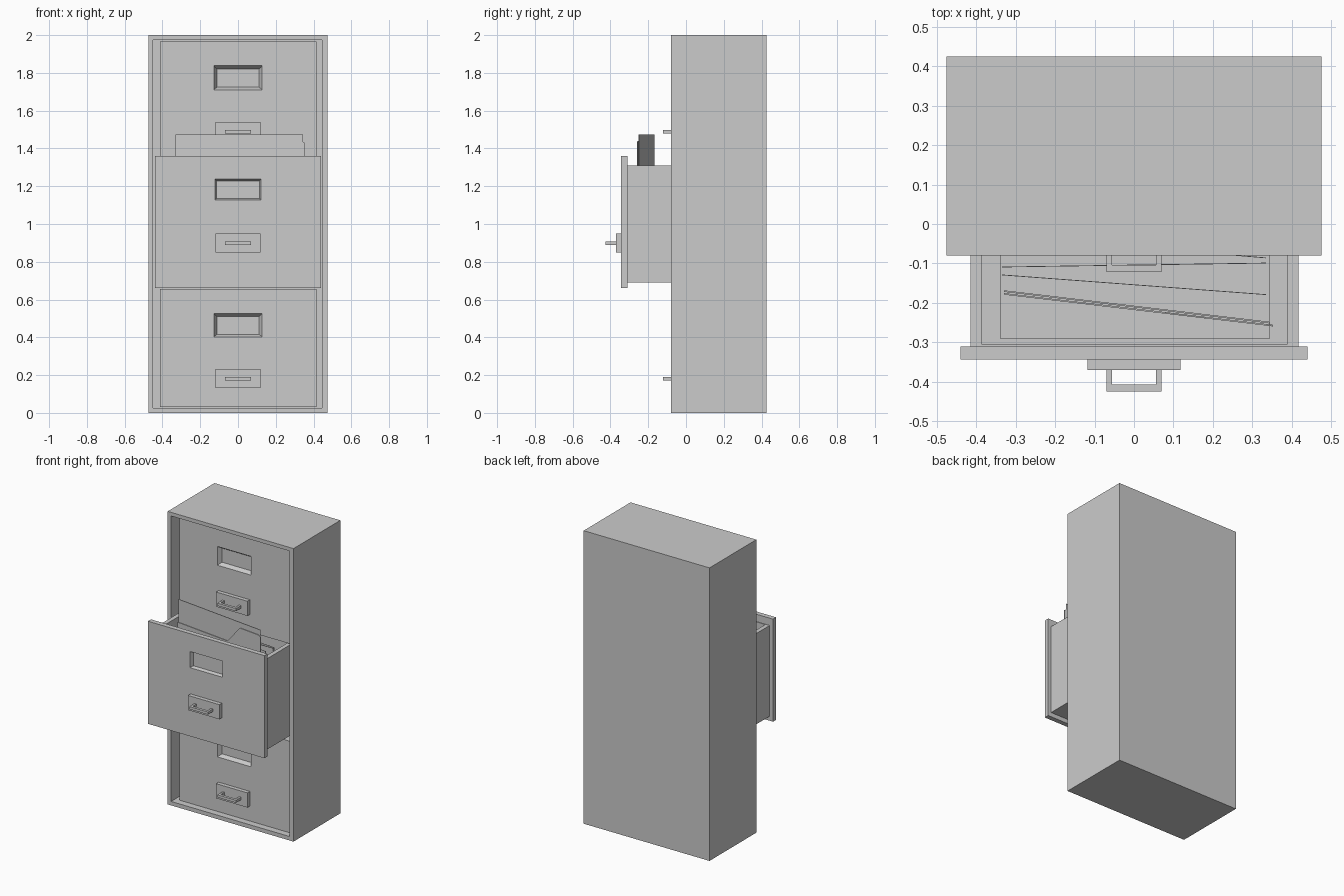
import bpy, bmesh, math
from mathutils import Vector

if "Cube" in bpy.data.objects:
    bpy.data.objects.remove(bpy.data.objects["Cube"])


def mesh_object(name, verts, faces):
    bm = bmesh.new()
    vs = [bm.verts.new(v) for v in verts]
    for f in faces:
        bm.faces.new([vs[i] for i in f])
    bmesh.ops.recalc_face_normals(bm, faces=bm.faces)
    me = bpy.data.meshes.new(name)
    bm.to_mesh(me)
    bm.free()
    ob = bpy.data.objects.new(name, me)
    bpy.context.collection.objects.link(ob)
    return ob


def prism(name, profile, offset):
    """Extrude a closed 3D outline along an offset vector."""
    n = len(profile)
    a = [Vector(p) for p in profile]
    verts = a + [p + Vector(offset) for p in a]
    faces = [list(range(n)), list(range(n, 2 * n))]
    faces += [(i, (i + 1) % n, n + (i + 1) % n, n + i) for i in range(n)]
    return mesh_object(name, verts, faces)


def box(name, x0, x1, y0, y1, z0, z1):
    return prism(name, [(x0, y0, z0), (x1, y0, z0), (x1, y0, z1), (x0, y0, z1)],
                 (0, y1 - y0, 0))


def cup(name, outer, mouth, base, rim, floor, back, up=False):
    """Box with a recess; rects are (u0, u1, v0, v1), depth runs along y (or z if up)."""
    def ring(r, d):
        pts = [(r[0], r[2]), (r[1], r[2]), (r[1], r[3]), (r[0], r[3])]
        return [(u, v, d) if up else (u, d, v) for u, v in pts]
    verts = ring(outer, back) + ring(outer, rim) + ring(mouth, rim) + ring(base, floor)
    faces = [(0, 1, 2, 3), (12, 13, 14, 15)]
    for k in range(3):
        for i in range(4):
            j = (i + 1) % 4
            faces.append((4 * k + i, 4 * k + j, 4 * k + 4 + j, 4 * k + 4 + i))
    return mesh_object(name, verts, faces)


def handle(name, front, z0, z1):
    """Backing plate with a square-cornered pull."""
    box(name + "_handle_plate", -0.118, 0.118, front - 0.027, front, z0, z1)
    zc, y = (z0 + z1) / 2 - 0.001, front - 0.027
    outline = [(-0.07, y), (-0.07, y - 0.055), (0.07, y - 0.055), (0.07, y),
               (0.056, y), (0.056, y - 0.037), (-0.056, y - 0.037), (-0.056, y)]
    prism(name + "_handle_pull", [(px, py, zc - 0.009) for px, py in outline], (0, 0, 0.018))


def sheet(name, a, b, z0, z1, thick=0.004):
    """Upright paper between two plan points."""
    (ax, ay), (bx, by) = a, b
    prism(name, [(ax, ay, z0), (bx, by, z0), (bx, by, z1), (ax, ay, z1)], (0, thick, 0))


# cabinet shell, open at the front
opening = (-0.449, 0.446, 0.027, 1.975)
cup("cabinet_shell", (-0.475, 0.475, 0, 2), opening, opening, -0.08, 0.40, 0.425)

# closed drawers with recessed label windows
for name, z0, z1, l0, l1, h0, h1 in (
        ("upper_drawer", 1.32, 1.965, 1.71, 1.838, 1.44, 1.54),
        ("lower_drawer", 0.03, 0.655, 0.402, 0.527, 0.132, 0.232)):
    cup(name, (-0.412, 0.415, z0, z1), (-0.128, 0.128, l0, l1),
        (-0.112, 0.112, l0 + 0.014, l1 - 0.018), -0.04, -0.012, 0.395)
    handle(name, -0.04, h0, h1)

# open drawer: front panel, body and raised floor
cup("open_drawer_front", (-0.44, 0.44, 0.66, 1.36), (-0.122, 0.122, 1.128, 1.238),
    (-0.113, 0.113, 1.135, 1.228), -0.343, -0.32, -0.31)
handle("open_drawer", -0.343, 0.85, 0.95)
inner = (-0.385, 0.388, -0.306, 0.09)
cup("open_drawer_body", (-0.414, 0.417, -0.31, 0.12), inner, inner, 1.31, 0.72, 0.69, True)
box("open_drawer_floor", -0.34, 0.345, -0.29, 0.07, 0.718, 0.73)

# folder: tall back sheet and a shorter tabbed front flap
sheet("folder_back", (-0.33, -0.172), (0.345, -0.252), 0.73, 1.475)


def flap_point(x, z):
    return (x, -0.179 - (x + 0.33) * 0.118, z)


prism("folder_front_flap", [flap_point(x, z) for x, z in (
    (-0.33, 0.73), (0.352, 0.73), (0.352, 1.43), (0.335, 1.44), (0.18, 1.44),
    (0.08, 1.32), (-0.33, 1.32))], (0, 0.004, 0))

# loose papers behind the folder
for i, (ya, yb, top) in enumerate(((-0.13, -0.18, 1.3), (-0.11, -0.10, 1.29), (-0.03, -0.087, 1.29))):
    sheet("loose_paper_%d" % (i + 1), (-0.335, ya), (0.335, yb), 0.73, top, 0.002)
